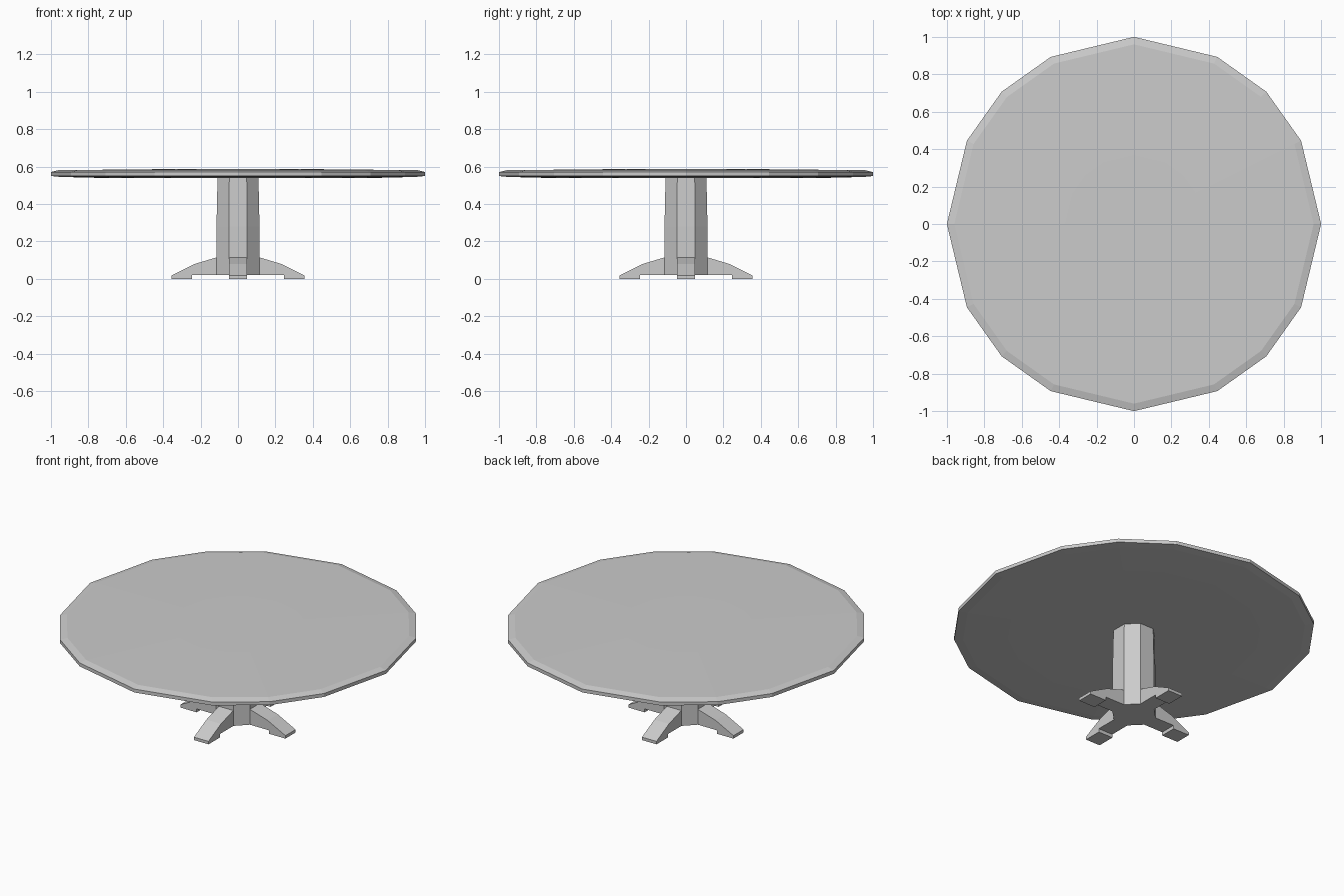
import bpy, bmesh, math
from mathutils import Matrix

if "Cube" in bpy.data.objects:
    bpy.data.objects.remove(bpy.data.objects["Cube"])


def finish(bm, name):
    bmesh.ops.recalc_face_normals(bm, faces=bm.faces)
    me = bpy.data.meshes.new(name)
    bm.to_mesh(me)
    bm.free()
    ob = bpy.data.objects.new(name, me)
    bpy.context.collection.objects.link(ob)
    return ob


def loft(name, outline, rings):
    """Stack scaled copies of an outline, (scale, z) per ring, capped at both ends."""
    bm = bmesh.new()
    loops = [[bm.verts.new((x * s, y * s, z)) for x, y in outline] for s, z in rings]
    n = len(outline)
    for a, b in zip(loops, loops[1:]):
        for i in range(n):
            j = (i + 1) % n
            bm.faces.new((a[i], a[j], b[j], b[i]))
    bm.faces.new(loops[0])
    bm.faces.new(loops[-1])
    return finish(bm, name)


def four_fold(quarter):
    """Repeat a quarter outline around z."""
    pts = []
    for k in range(4):
        c, s = [(1, 0), (0, 1), (-1, 0), (0, -1)][k]
        pts += [(x * c - y * s, x * s + y * c) for x, y in quarter]
    return pts


# Sixteen-sided top, slightly crowned, with a bevelled rim
top_outline = four_fold([(1, 0), (0.893, 0.445), (0.707, 0.707), (0.445, 0.893)])
loft("table_top", top_outline,
     [(0.70, 0.539), (0.95, 0.545), (1.0, 0.550), (1.0, 0.571),
      (0.96, 0.581), (0.37, 0.587)])

# Octagonal pedestal with a slight taper
column_outline = four_fold([(0.115, -0.049), (0.115, 0.049)])
loft("pedestal", column_outline, [(1.0, 0.021), (1.0, 0.28), (0.95, 0.541)])

# Four arched feet, each an extruded side profile with a ground pad
profile = [(0.05, 0.021), (0.245, 0.021), (0.245, 0), (0.355, 0),
           (0.355, 0.018), (0.235, 0.079), (0.115, 0.115), (0.05, 0.115)]
for k, side in enumerate(("right", "back", "left", "front")):
    bm = bmesh.new()
    face = bm.faces.new([bm.verts.new((x, -0.049, z)) for x, z in profile])
    ext = bmesh.ops.extrude_face_region(bm, geom=[face])
    verts = [v for v in ext["geom"] if isinstance(v, bmesh.types.BMVert)]
    bmesh.ops.translate(bm, verts=verts, vec=(0, 0.098, 0))
    bm.transform(Matrix.Rotation(k * math.pi / 2, 4, "Z"))
    finish(bm, side + "_foot")
